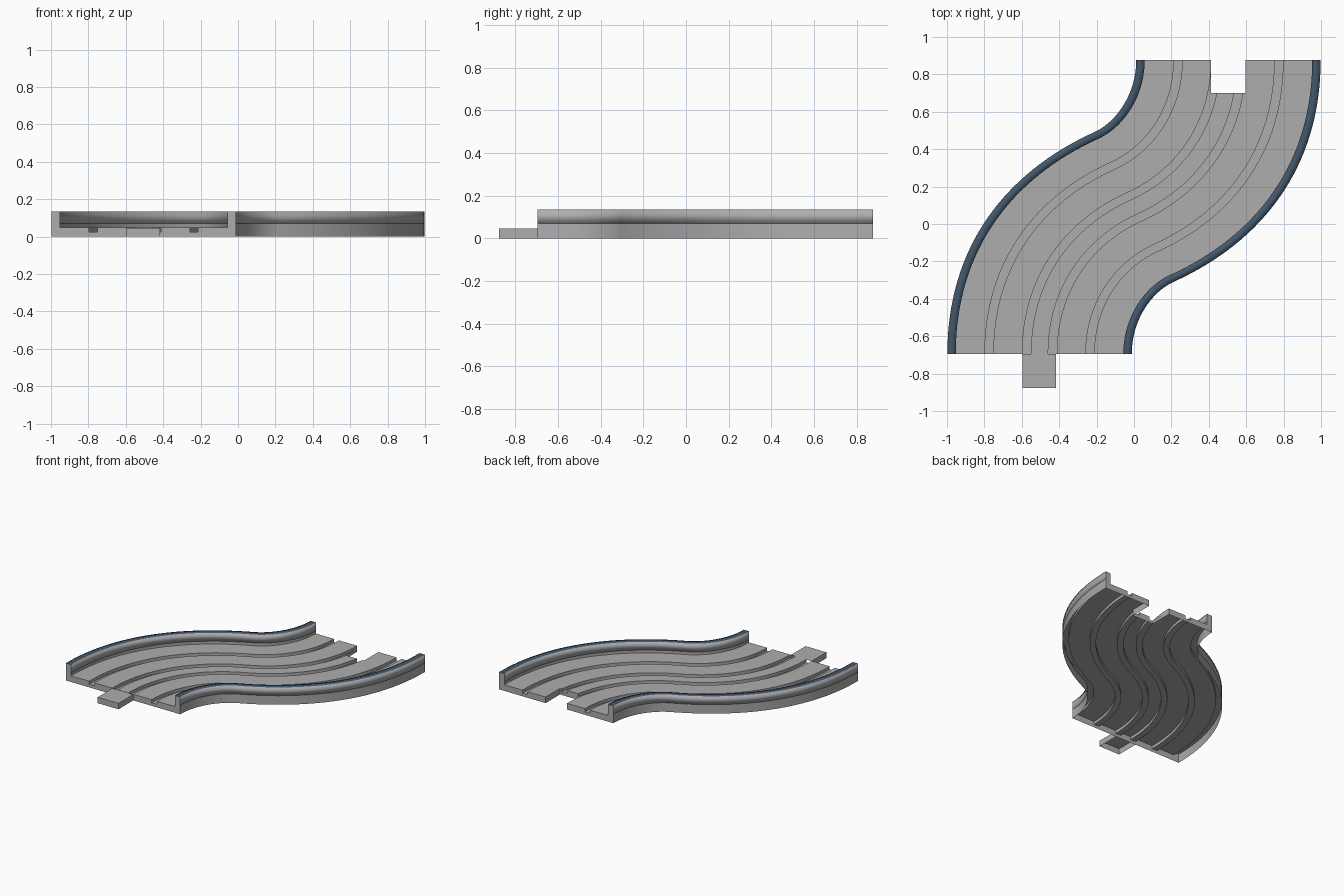
import bpy, bmesh, math
from mathutils import Vector

if "Cube" in bpy.data.objects:
    bpy.data.objects.remove(bpy.data.objects["Cube"])

WIDTH, DECK, GROOVE, BASE, TOP = 0.985, 0.048, 0.024, 0.07, 0.135
Y0, Y1, SEG = -0.695, 0.877, 64
HALF, RAIL = WIDTH / 2, 0.045


def material(name, rgb):
    m = bpy.data.materials.new(name)
    m.diffuse_color = (*rgb, 1)
    m.use_nodes = True
    m.node_tree.nodes["Principled BSDF"].inputs["Base Color"].default_value = m.diffuse_color
    return m


GREY = material("track grey", (0.43, 0.42, 0.43))
BLUE = material("dark blue", (0.055, 0.095, 0.145))


def bezier(p, t):
    s = 1 - t
    k = (s**3, 3*s*s*t, 3*s*t*t, t**3)
    return Vector((sum(a*q[0] for a, q in zip(k, p)), sum(a*q[1] for a, q in zip(k, p))))


# Left edge: a wide bend followed by a tight bend
BEND_1 = [(-0.998, Y0), (-0.998, -0.12), (-0.686, 0.275), (-0.215, 0.49)]
BEND_2 = [(-0.215, 0.49), (-0.10, 0.54), (0.012, 0.69), (0.012, Y1)]


def left_edge(t):
    return bezier(BEND_1, t*2) if t < 0.5 else bezier(BEND_2, t*2 - 1)


def track_point(t, offset, z):
    a = left_edge(t)
    b = Vector((0, Y0 + Y1)) - left_edge(1 - t)   # right edge is the left one turned half round
    p = a.lerp(b, offset / WIDTH + 0.5)
    return (p.x, p.y, z)


def sweep(bm, profile, closed=False):
    rows = [[bm.verts.new(track_point(i / SEG, o, z)) for o, z in profile] for i in range(SEG + 1)]
    n = len(profile)
    for r, s in zip(rows, rows[1:]):
        for j in range(n if closed else n - 1):
            k = (j + 1) % n
            bm.faces.new((r[j], r[k], s[k], s[j]))
    return rows


def finish(bm, name, mats):
    me = bpy.data.meshes.new(name)
    bm.to_mesh(me)
    bm.free()
    ob = bpy.data.objects.new(name, me)
    bpy.context.collection.objects.link(ob)
    for m in mats:
        me.materials.append(m)
    return ob


# Road deck: thin shell with four lane grooves, open underneath
lip = HALF - RAIL
profile = [(-HALF, 0), (-HALF, BASE), (-lip, BASE), (-lip, DECK)]
for a, b in ((-0.292, -0.247), (-0.092, -0.046), (0.046, 0.092), (0.247, 0.292)):
    profile += [(a, DECK), (a, GROOVE), (b, GROOVE), (b, DECK)]
profile += [(lip, DECK), (lip, BASE), (HALF, BASE), (HALF, 0)]
bm = bmesh.new()
sweep(bm, profile)

# Socket cut into the back end
NX0, NX1, NY = 0.413, 0.597, 0.70
for co, no in (((NX0, 0, 0), (1, 0, 0)), ((NX1, 0, 0), (1, 0, 0)), ((0, NY, 0), (0, 1, 0))):
    bmesh.ops.bisect_plane(bm, geom=bm.verts[:] + bm.edges[:] + bm.faces[:],
                           plane_co=co, plane_no=no, dist=1e-5)
inside = []
for f in bm.faces:
    c = f.calc_center_median()
    if NX0 - 1e-4 < c.x < NX1 + 1e-4 and c.y > NY:
        inside.append(f)
bmesh.ops.delete(bm, geom=inside, context='FACES')

# End walls and socket walls drop from the open edges to the ground
for e in [e for e in bm.edges if e.is_boundary]:
    a, b = (v.co.copy() for v in e.verts)
    if max(a.z, b.z) > 0.001 and (a.xy - b.xy).length > 1e-4:
        quad = (a, b, Vector((b.x, b.y, 0)), Vector((a.x, a.y, 0)))
        bm.faces.new([bm.verts.new(p) for p in quad])
bmesh.ops.remove_doubles(bm, verts=bm.verts[:], dist=1e-5)
bmesh.ops.recalc_face_normals(bm, faces=bm.faces[:])
up = sum(f.normal.z * f.calc_area() for f in bm.faces)
if up < 0:
    bmesh.ops.reverse_faces(bm, faces=bm.faces[:])
deck = finish(bm, "road_deck", [GREY])
bpy.context.view_layer.objects.active = deck
deck.select_set(True)
bpy.ops.object.shade_smooth_by_angle(angle=math.radians(30))

# Guard rails: softly shaded bars with a blue top
for side, name in ((-1, "left_rail"), (1, "right_rail")):
    a, b = sorted((side * HALF, side * lip))
    bm = bmesh.new()
    rows = sweep(bm, [(a, BASE), (b, BASE), (b, TOP), (a, TOP)], closed=True)
    for f in bm.faces:
        f.smooth = True
        if min(v.co.z for v in f.verts) > TOP - 0.001:
            f.material_index = 1
    bm.faces.new(rows[0])
    bm.faces.new(rows[-1])
    bmesh.ops.recalc_face_normals(bm, faces=bm.faces[:])
    finish(bm, name, [GREY, BLUE])

# Connector tab on the front end, open underneath
bm = bmesh.new()
bmesh.ops.create_cube(bm, size=1)
for v in bm.verts:
    v.co = (-0.507 + v.co.x * 0.18, (Y0 - 0.877) / 2 + v.co.y * (0.877 + Y0), (v.co.z + 0.5) * 0.046)
bm.normal_update()
bmesh.ops.delete(bm, geom=[f for f in bm.faces if f.normal.z < -0.5 or f.normal.y > 0.5], context='FACES')
finish(bm, "connector_tab", [GREY])
